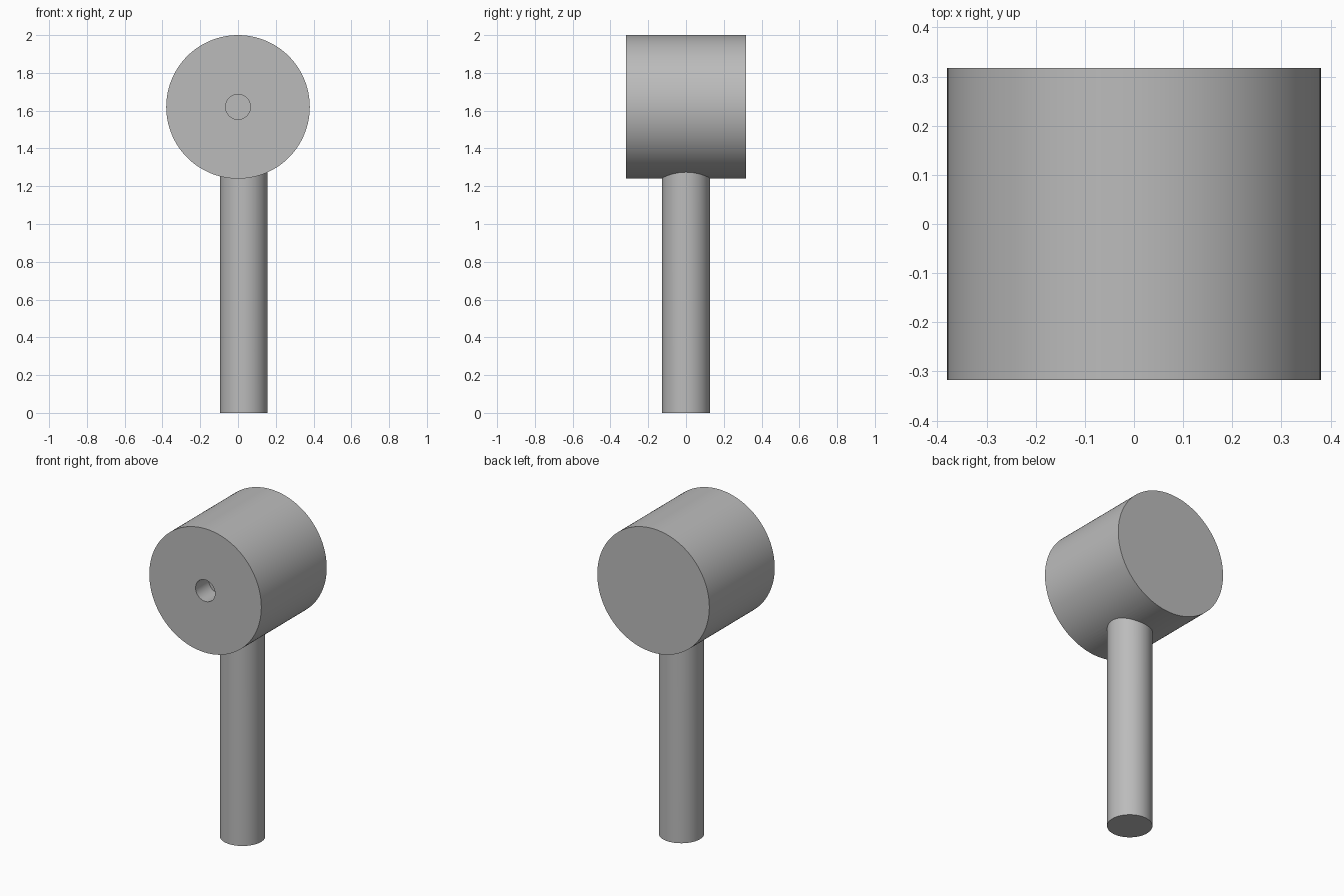
import bpy, math
from mathutils import Matrix

cube = bpy.data.objects.get("Cube")
if cube:
    bpy.data.objects.remove(cube, do_unlink=True)

# One plain grey for the whole model
grey = bpy.data.materials.new("plain_grey")
grey.use_nodes = True
colour = (0.5, 0.5, 0.5, 1)
grey.diffuse_color = colour
grey.node_tree.nodes["Principled BSDF"].inputs["Base Color"].default_value = colour


def cylinder(name, radius, depth, location, along_y=False, sides=96):
    bpy.ops.mesh.primitive_cylinder_add(vertices=sides, radius=radius, depth=depth)
    obj = bpy.context.object
    obj.name = name
    if along_y:
        obj.data.transform(Matrix.Rotation(math.pi / 2, 4, "X"))
    obj.data.transform(Matrix.Translation(location))
    obj.data.materials.append(grey)
    return obj


def combine(target, other, operation):
    mod = target.modifiers.new(operation.lower(), "BOOLEAN")
    mod.operation = operation
    mod.solver = "EXACT"
    mod.object = other
    bpy.ops.object.select_all(action="DESELECT")
    target.select_set(True)
    bpy.context.view_layer.objects.active = target
    bpy.ops.object.modifier_apply(modifier=mod.name)
    bpy.data.objects.remove(other, do_unlink=True)


head_radius, half_depth = 0.38, 0.317
head_z = 2 - head_radius
hole_depth = 0.127

# Drum-shaped head lying front to back
head = cylinder("mallet_head", head_radius, 2 * half_depth, (0, 0, head_z), True, 128)

# Handle, set slightly off centre and running up into the head
handle = cylinder("handle", 0.126, 1.4, (0.031, 0, 0.7))
combine(head, handle, "UNION")

# Shallow blind hole in the front face
drill = cylinder("hole_cutter", 0.066, 2 * hole_depth, (0, -half_depth, head_z), True, 64)
combine(head, drill, "DIFFERENCE")

head.name = "mallet_head_and_handle"
bpy.ops.object.shade_smooth_by_angle(angle=math.radians(30))
